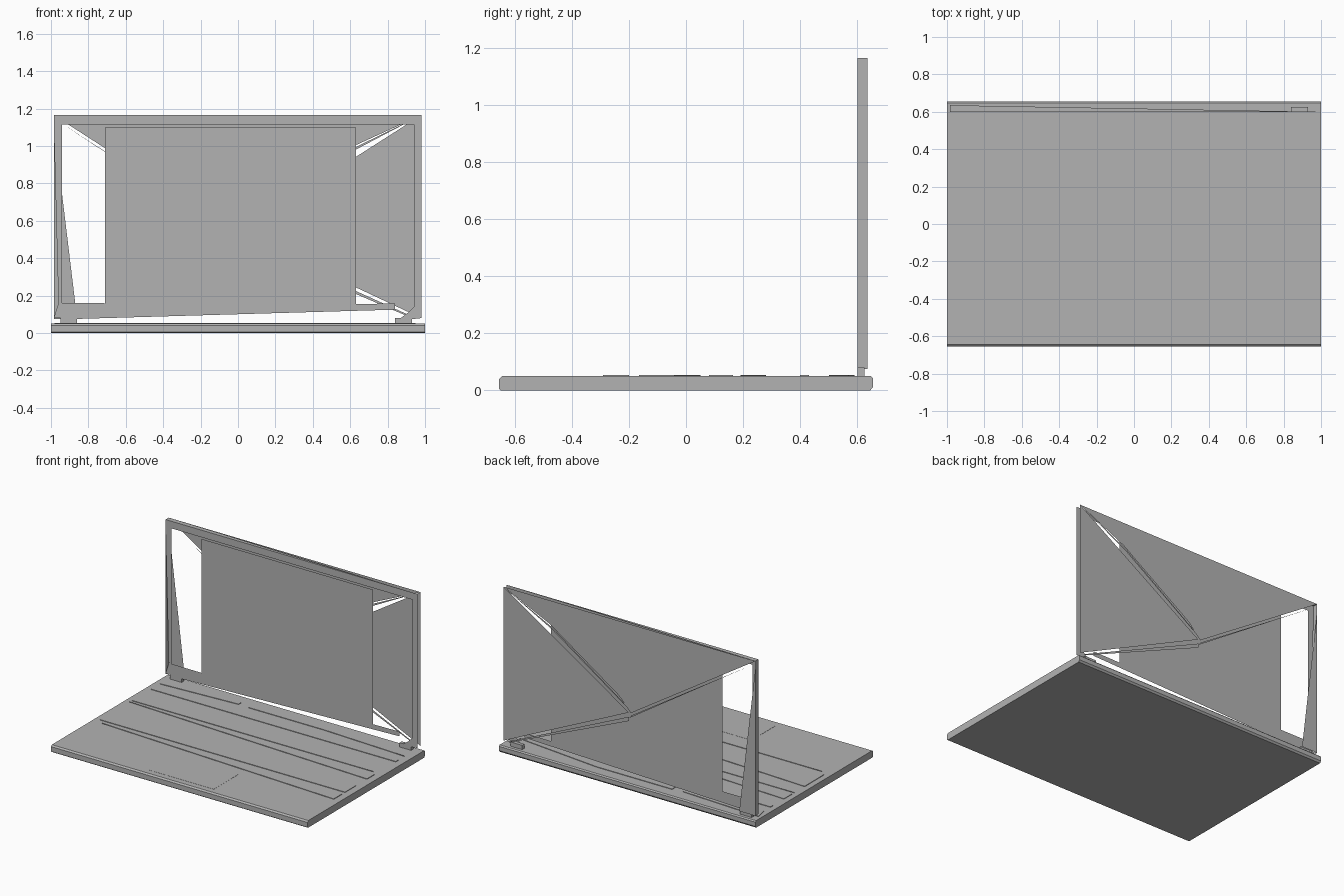
import bpy, bmesh
from mathutils import Vector

cube = bpy.data.objects.get("Cube")
if cube:
    bpy.data.objects.remove(cube, do_unlink=True)

grey = bpy.data.materials.new("mid grey")
grey.use_nodes = True
grey.diffuse_color = (0.45, 0.45, 0.45, 1)
grey.node_tree.nodes["Principled BSDF"].inputs["Base Color"].default_value = (0.45, 0.45, 0.45, 1)


def panel(name, points, sweep=None):
    """Flat polygon, optionally swept along a vector into a closed solid."""
    bm = bmesh.new()
    face = bm.faces.new([bm.verts.new(p) for p in points])
    if sweep:
        ext = bmesh.ops.extrude_face_region(bm, geom=[face], use_keep_orig=True)
        moved = [g for g in ext["geom"] if isinstance(g, bmesh.types.BMVert)]
        bmesh.ops.translate(bm, verts=moved, vec=Vector(sweep))
        bmesh.ops.recalc_face_normals(bm, faces=bm.faces[:])
    mesh = bpy.data.meshes.new(name)
    bm.to_mesh(mesh)
    bm.free()
    mesh.materials.append(grey)
    obj = bpy.data.objects.new(name, mesh)
    bpy.context.collection.objects.link(obj)
    return obj


def upright(name, y, xz, sweep=None):
    return panel(name, [(x, y, z) for x, z in xz], sweep)


def plate(name, z, xy, height):
    return panel(name, [(x, y, z) for x, y in xy], (0, 0, height))


FRONT, SCREEN, BACK = 0.60, 0.606, 0.635
TOP, DECK = 1.165, 0.05

# Base slab with slightly chamfered front and back edges
profile = [(-0.655, 0.006), (-0.648, 0), (0.645, 0), (0.655, 0.012),
           (0.655, 0.042), (0.647, DECK), (-0.645, DECK), (-0.655, 0.04)]
panel("base", [(-1, y, z) for y, z in profile], (2, 0, 0))

# Key rows, thin tapering plates on the deck
rows = [
    [(-0.92, -0.20), (0.95, -0.29), (0.95, -0.20)],
    [(-0.96, -0.165), (0.95, -0.165), (0.95, -0.04), (-0.96, 0.05)],
    [(-0.96, 0.165), (0.95, 0.08), (0.95, 0.165)],
    [(-0.96, 0.19), (0.92, 0.195), (-0.96, 0.28)],
    [(-0.96, 0.40), (0.95, 0.40), (0.95, 0.43), (-0.96, 0.43)],
    [(-0.96, 0.50), (-0.37, 0.535), (-0.37, 0.56), (-0.98, 0.59)],
    [(-0.29, 0.53), (0.30, 0.53), (0.95, 0.50), (0.30, 0.57), (-0.29, 0.57)],
]
for i, row in enumerate(rows):
    plate(f"key_row_{i + 1}", DECK, row, 0.004)

# Touchpad
plate("touchpad", DECK, [(-0.28, -0.605), (0.235, -0.605), (0.235, -0.33), (-0.28, -0.33)], 0.001)

# Hinges
for side, x in (("right", -0.95), ("left", 0.84)):
    plate(f"{side}_hinge", DECK, [(x, 0.60), (x + 0.09, 0.60), (x + 0.09, 0.625), (x, 0.625)], 0.03)

# Screen
upright("screen", SCREEN, [(-0.71, 0.15), (0.63, 0.15), (0.63, 1.10), (-0.71, 1.10)])

# Front bezel
upright("top_bezel", FRONT, [(-0.985, TOP), (-0.985, 1.115), (0.94, 1.115), (0.98, TOP)])
upright("right_bezel", FRONT, [(-0.985, 1.115), (-0.96, 0.16), (-0.985, 0.08),
                               (-0.94, 0.08), (-0.94, 1.115)])
upright("left_bezel", FRONT, [(0.94, 1.115), (0.98, TOP), (0.98, 0.08), (0.85, 0.065),
                              (0.91, 0.11), (0.94, 0.14)])
upright("bottom_bezel", FRONT, [(-0.94, 0.16), (-0.94, 0.08), (-0.88, 0.075),
                                (0.84, 0.125), (0.84, 0.158), (0.63, 0.155)])

# Back cover panels, fanning in to the middle of the lid
upright("back_cover_top", BACK, [(-0.985, TOP), (0.98, TOP), (0.62, 1.00),
                                 (0.08, 0.64), (-0.015, 0.54)])
upright("back_cover_left", BACK, [(0.98, TOP), (0.98, 0.08), (0.0, 0.54)])
upright("back_cover_right", BACK, [(-0.985, 1.11), (-0.985, 0.075), (-0.86, 0.075)])

# Narrow ribs beside the gaps in the back cover
ribs = [
    [(0.98, TOP), (0.60, 0.965), (0.02, 0.575), (0.03, 0.59), (0.60, 0.98)],
    [(0.95, 0.08), (0.0, 0.51), (0.0, 0.48), (0.93, 0.08)],
    [(-0.95, 1.125), (-0.02, 0.525), (0.0, 0.50)],
]
for i, rib in enumerate(ribs):
    upright(f"back_rib_{i + 1}", BACK, rib)

# Lid edges
panel("lid_right_edge", [(-0.985, FRONT, 0.075), (-0.985, BACK, 0.075),
                         (-0.985, BACK, TOP), (-0.985, FRONT, TOP)])
panel("lid_top_edge", [(-0.985, FRONT, TOP), (-0.985, BACK, TOP), (0.98, FRONT, TOP)])
